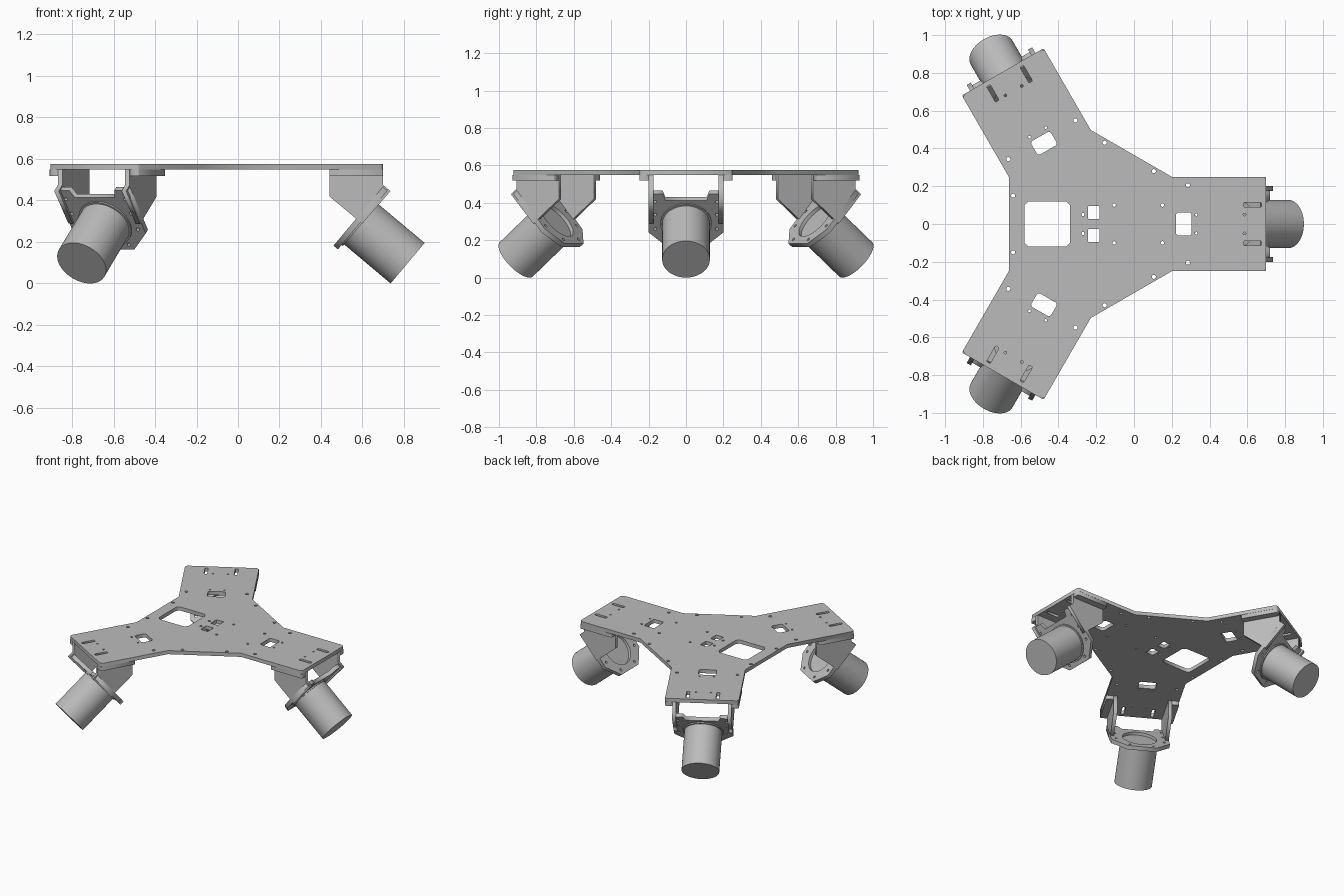
import bpy, bmesh
from math import sin, cos, pi, radians
from mathutils import Matrix, Vector

cube = bpy.data.objects.get("Cube")
if cube:
    bpy.data.objects.remove(cube, do_unlink=True)

grey = bpy.data.materials.new("light_grey")
grey.use_nodes = True
colour = (0.5, 0.5, 0.5, 1)
grey.diffuse_color = colour
grey.node_tree.nodes["Principled BSDF"].inputs["Base Color"].default_value = colour

HUB = Vector((-0.23, 0, 0))
ARMS = [Matrix.Translation(HUB) @ Matrix.Rotation(k * 2 * pi / 3, 4, 'Z') @ Matrix.Translation(-HUB)
        for k in range(3)]
SIDES = ("left", "right")


def add_object(name, bm, matrix):
    bmesh.ops.recalc_face_normals(bm, faces=bm.faces)
    mesh = bpy.data.meshes.new(name)
    bm.to_mesh(mesh)
    bm.free()
    mesh.materials.append(grey)
    obj = bpy.data.objects.new(name, mesh)
    bpy.context.collection.objects.link(obj)
    obj.matrix_world = matrix
    return obj


def slab(name, outlines, depth, matrix):
    """Flat part: first outline is the rim, the others are holes."""
    curve = bpy.data.curves.new(name + "_profile", 'CURVE')
    curve.dimensions = '2D'
    curve.fill_mode = 'BOTH'
    curve.extrude = depth / 2
    for points in outlines:
        spline = curve.splines.new('POLY')
        spline.points.add(len(points) - 1)
        for p, (x, y) in zip(spline.points, points):
            p.co = (x, y, 0, 1)
        spline.use_cyclic_u = True
    helper = bpy.data.objects.new(name + "_profile", curve)
    bpy.context.collection.objects.link(helper)
    graph = bpy.context.evaluated_depsgraph_get()
    mesh = bpy.data.meshes.new_from_object(helper.evaluated_get(graph))
    bm = bmesh.new()
    bm.from_mesh(mesh)
    bmesh.ops.remove_doubles(bm, verts=bm.verts, dist=0.0001)
    bpy.data.objects.remove(helper)
    bpy.data.curves.remove(curve)
    bpy.data.meshes.remove(mesh)
    return add_object(name, bm, matrix)


def cylinder(name, radius, start, end, matrix):
    bm = bmesh.new()
    bmesh.ops.create_cone(bm, cap_ends=True, segments=64, radius1=radius, radius2=radius,
                          depth=end - start,
                          matrix=Matrix.Translation((0, 0, (start + end) / 2)))
    obj = add_object(name, bm, matrix)
    bpy.ops.object.select_all(action='DESELECT')
    obj.select_set(True)
    bpy.context.view_layer.objects.active = obj
    bpy.ops.object.shade_smooth_by_angle(angle=radians(30))


def circle(x, y, r, n=14):
    return [(x + r * cos(2 * pi * i / n), y + r * sin(2 * pi * i / n)) for i in range(n)]


def rect(x0, x1, y0, y1, c=0.01):
    """Rectangle with small cut corners."""
    return [(x0 + c, y0), (x1 - c, y0), (x1, y0 + c), (x1, y1 - c),
            (x1 - c, y1), (x0 + c, y1), (x0, y1 - c), (x0, y0 + c)]


def turned(points, arm):
    return [(arm @ Vector((x, y, 0))).xy for x, y in points]


def frame(x_axis, y_axis, origin):
    x, y = Vector(x_axis), Vector(y_axis)
    m = Matrix((x, y, x.cross(y))).transposed().to_4x4()
    m.translation = Vector(origin)
    return m


# Three-armed top plate with its cut-outs
rim, holes = [], []
for arm in ARMS:
    rim += turned([(0.2, -0.25), (0.685, -0.25), (0.70, -0.235),
                   (0.70, 0.235), (0.685, 0.25), (0.2, 0.25)], arm)
    arm_holes = [rect(0.222, 0.305, -0.06, 0.06)]
    for s in (-1, 1):
        arm_holes += [circle(x, s * y, r) for x, y, r in (
            (0.285, 0.205, 0.011), (0.105, 0.28, 0.011),
            (0.33, 0.05, 0.007), (0.585, 0.05, 0.007))]
        arm_holes.append(rect(0.58, 0.675, s * 0.102 - 0.011, s * 0.102 + 0.011, 0.004))
    holes += [turned(h, arm) for h in arm_holes]
holes.append(rect(-0.58, -0.34, -0.12, 0.12, 0.02))
for s in (-1, 1):
    holes.append(rect(-0.243, -0.183, s * 0.06 - 0.034, s * 0.06 + 0.034, 0.003))
    holes += [circle(x, s * y, 0.009) for x, y in ((0.15, 0.1), (-0.105, 0.1), (-0.27, 0.05))]
slab("top_plate", [rim] + holes, 0.027, Matrix.Translation((0, 0, 0.5615)))

# Tilted frame of each motor, with its origin on the outer face of the mount
TILT = radians(50)
RADIUS = 0.1275
up = Vector((cos(TILT), 0, sin(TILT)))
axis = Vector((0, 1, 0)).cross(up)
base = Vector((0.8175, 0, RADIUS * sin(TILT))) - 0.3 * axis
motor_frame = frame((0, 1, 0), up, base)

half = [(0.1, -0.165), (0.2, -0.065), (0.2, 0.205), (0.125, 0.205), (0.11, 0.16)]
mount = half + [(-x, y) for x, y in reversed(half)]
bolts = [circle(s * x, y, 0.009) for s in (-1, 1)
         for x, y in ((0.165, 0.15), (0.165, 0.06), (0.165, -0.04), (0.08, -0.135))]
cheek = [(0.44, 0.55), (0.44, 0.42), (0.598, 0.288), (0.735, 0.445), (0.70, 0.475), (0.70, 0.55)]

for number, arm in enumerate(ARMS, 1):
    # Motor, collar and mount
    place = arm @ motor_frame
    cylinder(f"motor_{number}", RADIUS, -0.008, 0.3, place)
    cylinder(f"motor_collar_{number}", 0.137, -0.006, 0.008, place)
    slab(f"motor_mount_{number}", [mount, circle(0, 0, 0.116, 48)] + bolts, 0.028,
         place @ Matrix.Translation((0, 0, -0.014)))
    for s, side in zip((1, -1), SIDES):
        # Bracket cheeks and the flanges under the plate
        slab(f"bracket_{side}_{number}", [cheek], 0.025,
             arm @ frame((1, 0, 0), (0, 0, 1), (0, s * 0.1875, 0)))
        slab(f"flange_{side}_{number}",
             [rect(0.44, 0.70, s * 0.222 - 0.027, s * 0.222 + 0.027, 0.006)], 0.03,
             arm @ Matrix.Translation((0, 0, 0.534)))
